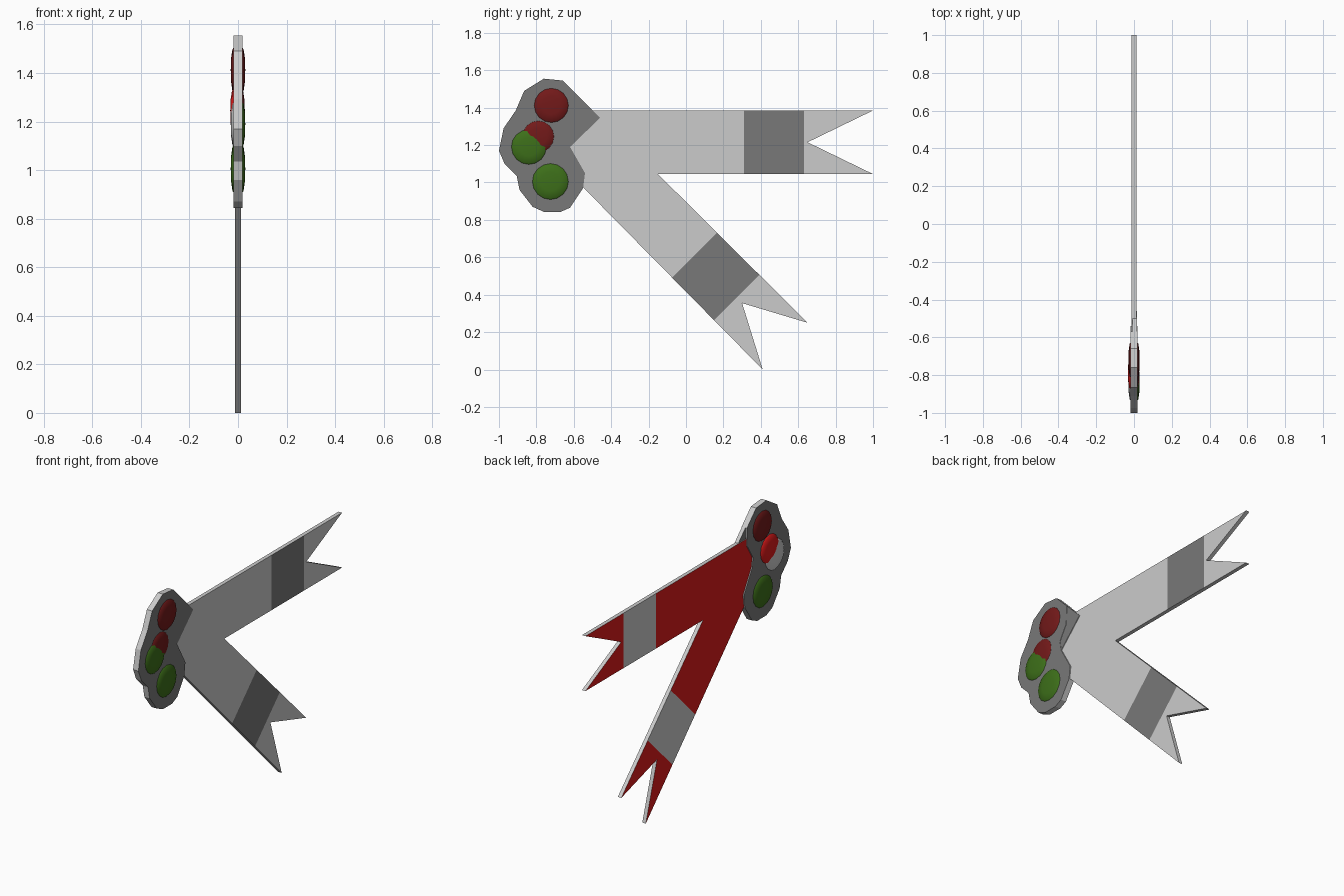
import bpy, bmesh, math
from mathutils import Vector

if "Cube" in bpy.data.objects:
    bpy.data.objects.remove(bpy.data.objects["Cube"])


def mat(name, rgb):
    m = bpy.data.materials.new(name)
    m.diffuse_color = (*rgb, 1)
    m.use_nodes = True
    m.node_tree.nodes["Principled BSDF"].inputs["Base Color"].default_value = m.diffuse_color
    return m


GREY = mat("grey", (0.8, 0.8, 0.8))
DARK = mat("dark_grey", (0.19, 0.19, 0.19))
RED = mat("red", (0.72, 0.01, 0.01))
BERRY = mat("deep_red", (0.17, 0.01, 0.01))
GREEN = mat("green", (0.047, 0.16, 0.01))


def finish(name, bm, mats):
    me = bpy.data.meshes.new(name)
    bm.to_mesh(me)
    bm.free()
    for m in mats:
        me.materials.append(m)
    ob = bpy.data.objects.new(name, me)
    bpy.context.collection.objects.link(ob)
    return ob


def prism(pts, x0, x1):
    """Extrude a (y, z) outline from x0 to x1."""
    bm = bmesh.new()
    face = bm.faces.new([bm.verts.new((x0, y, z)) for y, z in pts])
    ext = bmesh.ops.extrude_face_region(bm, geom=[face])["geom"]
    bmesh.ops.translate(bm, vec=(x1 - x0, 0, 0),
                        verts=[v for v in ext if isinstance(v, bmesh.types.BMVert)])
    bmesh.ops.recalc_face_normals(bm, faces=bm.faces)
    return bm


def ribbon(name, pts, direction, start, end):
    """Ribbon tail: grey outside, red inside, contrasting band between two cuts."""
    bm = prism(pts, -0.012, 0.012)
    d = Vector(direction).normalized()
    for t in (start, end):
        bmesh.ops.bisect_plane(bm, geom=bm.verts[:] + bm.edges[:] + bm.faces[:],
                               plane_co=d * t, plane_no=d)
    bm.normal_update()
    for f in bm.faces:
        band = start < f.calc_center_median().dot(d) < end
        if f.normal.x > 0.5:
            f.material_index = 1 if band else 0
        elif f.normal.x < -0.5:
            f.material_index = 0 if band else 2
    finish(name, bm, [GREY, DARK, RED])


def plate(name, pts, x0, x1):
    """Dark-faced plate with grey rim."""
    bm = prism(pts, x0, x1)
    bm.normal_update()
    for f in bm.faces:
        f.material_index = 1 if abs(f.normal.x) > 0.5 else 0
    finish(name, bm, [GREY, DARK])


def lens(name, y, z, r, front, back, x=0.0, sides=16):
    """Flattened round bead with a soft rim."""
    bm = bmesh.new()
    profile = [(0, 0.030), (0.5, 0.0285), (0.88, 0.023), (1, 0.012),
               (1, -0.012), (0.88, -0.023), (0.5, -0.0285), (0, -0.030)]
    vs = [bm.verts.new((px, 0, pr * r)) for pr, px in profile]
    es = [bm.edges.new(p) for p in zip(vs, vs[1:])]
    bmesh.ops.spin(bm, geom=vs + es, cent=(0, 0, 0), axis=(1, 0, 0),
                   angle=math.tau, steps=sides, use_merge=False)
    bmesh.ops.remove_doubles(bm, verts=bm.verts, dist=0.0001)
    bmesh.ops.recalc_face_normals(bm, faces=bm.faces)
    for f in bm.faces:
        f.material_index = 0 if f.calc_center_median().x > -0.001 else 1
        f.smooth = True
    bmesh.ops.translate(bm, verts=bm.verts, vec=(x, y, z))
    finish(name, bm, [front, back])


# Ribbon tails
ribbon("level_ribbon",
       [(-0.70, 1.385), (1.0, 1.385), (0.65, 1.215), (1.0, 1.045), (-0.62, 1.045)],
       (0, 1, 0), 0.31, 0.63)
h = math.sqrt(0.5)
ribbon("slanting_ribbon",
       [(-0.62, 1.045), (-0.15, 1.045), (0.65, 0.25), (0.30, 0.355), (0.41, 0.0)],
       (0, 1, -1), (0.165 - 0.73) * h, (0.39 - 0.505) * h)

# Knot plate holding the beads, and its thin corner flap
plate("knot_plate",
      [(-0.76, 1.555), (-0.66, 1.545), (-0.57, 1.455), (-0.575, 1.34), (-0.63, 1.25),
       (-0.62, 1.19), (-0.54, 1.05), (-0.55, 0.97), (-0.62, 0.865), (-0.67, 0.843),
       (-0.76, 0.843), (-0.82, 0.87), (-0.89, 0.96), (-0.905, 1.035), (-0.97, 1.10),
       (-1.0, 1.17), (-0.975, 1.29), (-0.91, 1.385), (-0.865, 1.49)], -0.018, 0.018)
plate("corner_flap",
      [(-0.575, 1.46), (-0.46, 1.345), (-0.62, 1.19), (-0.635, 1.25), (-0.58, 1.34)],
      -0.008, 0.016)

# Beads
lens("top_bead", -0.72, 1.412, 0.098, BERRY, BERRY)
lens("middle_red_bead", -0.79, 1.245, 0.092, BERRY, RED, -0.002)
lens("middle_green_bead", -0.84, 1.19, 0.10, GREEN, GREY)
lens("bottom_bead", -0.725, 1.005, 0.103, GREEN, GREEN)
